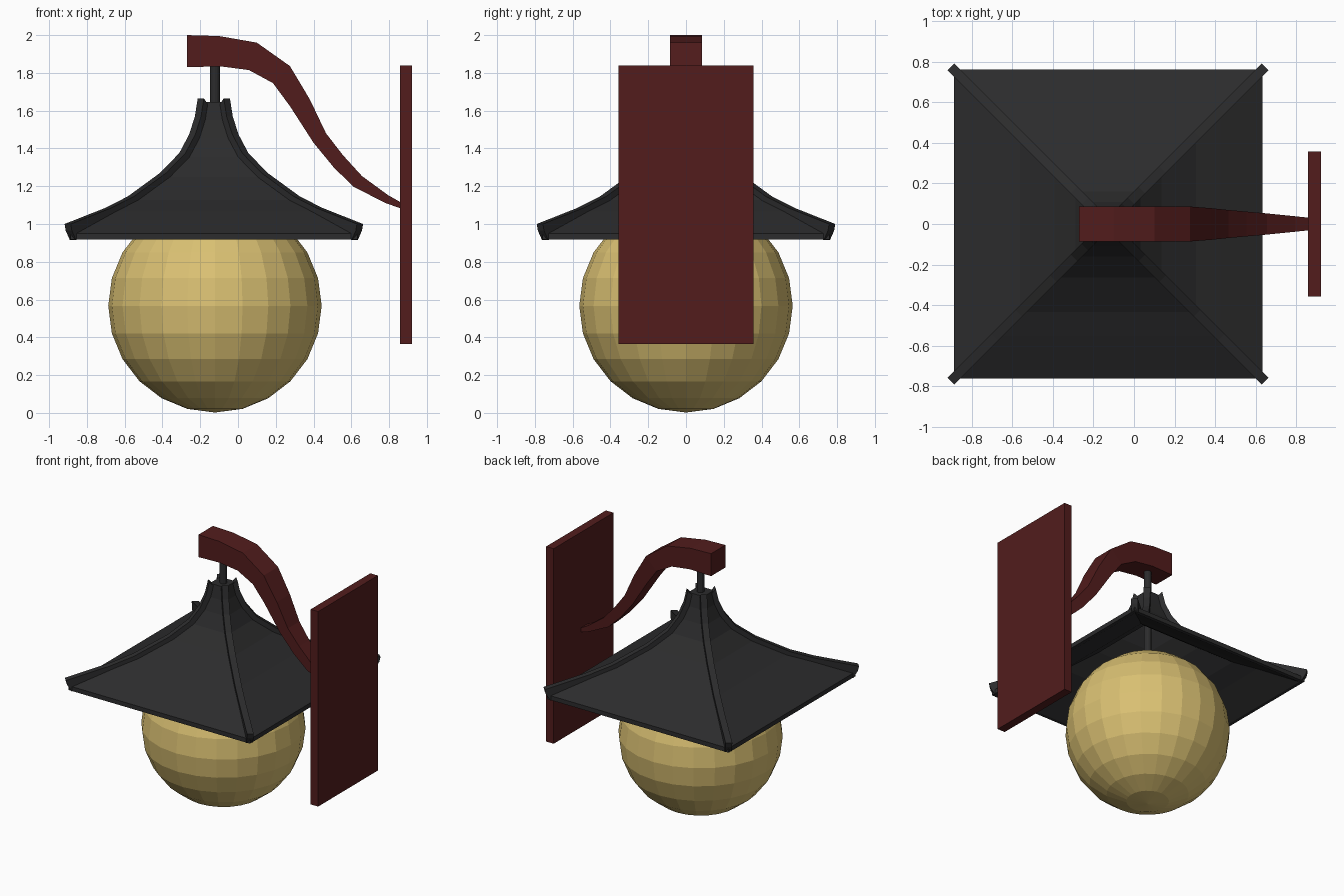
import bpy, bmesh, math
from mathutils import Matrix

if "Cube" in bpy.data.objects:
    bpy.data.objects.remove(bpy.data.objects["Cube"])

CX = -0.128  # lamp axis


def material(name, rgb):
    m = bpy.data.materials.new(name)
    m.diffuse_color = (*rgb, 1)
    m.use_nodes = True
    m.node_tree.nodes["Principled BSDF"].inputs["Base Color"].default_value = m.diffuse_color
    return m


WOOD = material("dark_red_wood", (0.085, 0.012, 0.012))
METAL = material("black_metal", (0.025, 0.025, 0.026))
GLASS = material("amber_glass", (0.70, 0.53, 0.17))


def finish(name, bm, mat):
    bmesh.ops.recalc_face_normals(bm, faces=bm.faces)
    me = bpy.data.meshes.new(name)
    bm.to_mesh(me)
    bm.free()
    ob = bpy.data.objects.new(name, me)
    me.materials.append(mat)
    bpy.context.collection.objects.link(ob)
    return ob


def loft(name, rings, mat, matrix=Matrix()):
    """Skin a row of equal-length rings and cap both ends."""
    bm = bmesh.new()
    rows = [[bm.verts.new(p) for p in r] for r in rings]
    n = len(rows[0])
    for a, b in zip(rows, rows[1:]):
        for i in range(n):
            j = (i + 1) % n
            bm.faces.new((a[i], a[j], b[j], b[i]))
    bm.faces.new(rows[0])
    bm.faces.new(rows[-1])
    bm.transform(matrix)
    return finish(name, bm, mat)


def beam(top, bottom, widths):
    """Rectangular sections between an upper and a lower xz line."""
    return [[(a, -w, b), (a, w, b), (c, w, d), (c, -w, d)]
            for (a, b), (c, d), w in zip(top, bottom, widths)]


def square(h, z):
    return [(h, h, z), (-h, h, z), (-h, -h, z), (h, -h, z)]


# Wall plate
bm = bmesh.new()
bmesh.ops.create_cube(bm, size=1, matrix=Matrix.Translation((0.889, 0, 1.102))
                      @ Matrix.Diagonal((0.063, 0.714, 1.475, 1)))
finish("wall_plate", bm, WOOD)

# Curved tapering arm
arm_top = [(-0.27, 2.0), (-0.1, 1.995), (0.1, 1.96), (0.275, 1.836), (0.38, 1.66),
           (0.466, 1.48), (0.555, 1.365), (0.656, 1.254), (0.794, 1.153), (0.87, 1.11)]
arm_bottom = [(-0.27, 1.83), (-0.095, 1.835), (0.058, 1.815), (0.185, 1.746), (0.275, 1.624),
              (0.40, 1.43), (0.51, 1.296), (0.614, 1.196), (0.783, 1.11), (0.87, 1.08)]
arm_width = [0.086, 0.086, 0.086, 0.086, 0.078, 0.069, 0.061, 0.052, 0.038, 0.03]
loft("arm", beam(arm_top, arm_bottom, arm_width), WOOD)

# Hanging stem
bm = bmesh.new()
bmesh.ops.create_cone(bm, cap_ends=True, segments=12, radius1=0.026, radius2=0.026,
                      depth=0.76, matrix=Matrix.Translation((-0.122, 0, 1.47)))
finish("stem", bm, METAL)

# Globe
bm = bmesh.new()
bmesh.ops.create_uvsphere(bm, u_segments=24, v_segments=12, radius=0.565,
                          matrix=Matrix.Translation((-0.122, 0, 0.567)))
finish("globe", bm, GLASS)

# Flared roof shell: half width and height of the ridge line, top to eave
ridge = [(0.085, 1.665), (0.1, 1.57), (0.13, 1.475), (0.183, 1.375),
         (0.285, 1.27), (0.455, 1.146), (0.575, 1.085), (0.79, 1.0)]
outer = [(h - 0.022, z - 0.02) for h, z in ridge[:-1]] + [(0.76, 0.95)]
inner = [(h - 0.045, z - 0.05) for h, z in ridge[:-1]] + [(0.735, 0.917)]
shell = outer + [(0.76, 0.917)] + inner[::-1]
loft("roof_shell", [square(h, z) for h, z in shell], METAL, Matrix.Translation((CX, 0, 0)))

# Corner ribs along the roof diagonals
S = math.sqrt(2)
rib_top = [((h - 0.016) * S, z) for h, z in ridge]
rib_bottom = [((h - 0.046) * S, z - 0.045) for h, z in ridge[:-1]] + [(0.745 * S, 0.915)]
rib_top.append((0.768 * S, 0.965))
rib_bottom.append((0.746 * S, 0.915))
for k in range(4):
    turn = Matrix.Translation((CX, 0, 0)) @ Matrix.Rotation(math.radians(45 + 90 * k), 4, 'Z')
    loft(f"roof_rib_{k + 1}", beam(rib_top, rib_bottom, [0.023] * 9), METAL, turn)
